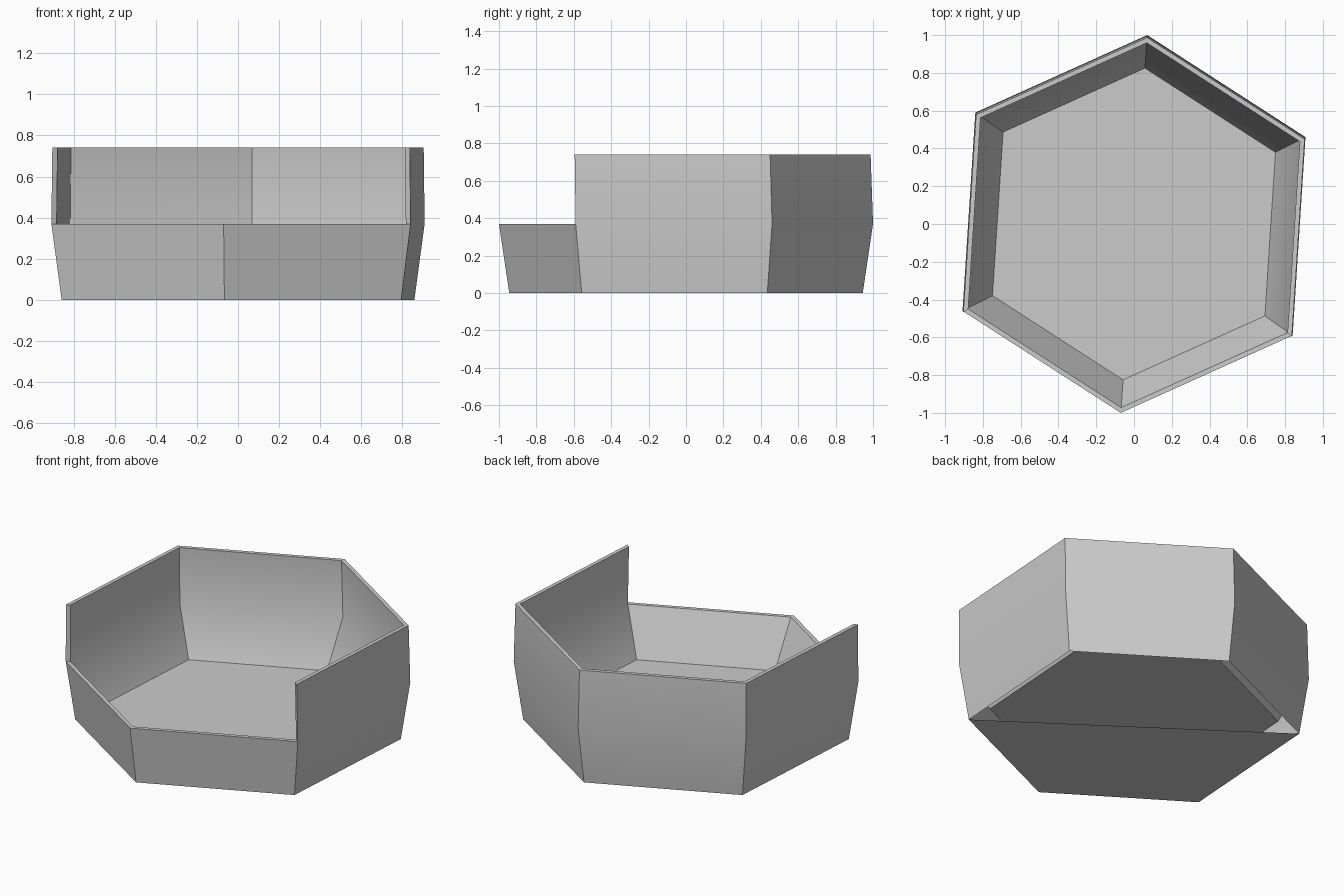
import bpy, bmesh
from math import radians

if "Cube" in bpy.data.objects:
    bpy.data.objects.remove(bpy.data.objects["Cube"])

# Slightly irregular hexagon plan, point-symmetric about the centre
HALF = [(0.84, -0.59), (0.908, 0.46), (0.07, 1.0)]
PLAN = HALF + [(-x, -y) for x, y in HALF]

bm = bmesh.new()


def ring(scale, z, indices=range(6), dy=0.0):
    return [bm.verts.new((PLAN[i][0] * scale, PLAN[i][1] * scale + dy, z)) for i in indices]


def bridge(a, b, closed):
    n = len(a)
    for i in range(n if closed else n - 1):
        j = (i + 1) % n
        bm.faces.new((a[i], a[j], b[j], b[i]))


# Lower bowl, outside and inside
outer_base = ring(0.945, 0.0)
outer_mid = ring(1.0, 0.37)
inner_mid = ring(0.972, 0.37)
inner_floor = ring(0.825, 0.077)
bridge(outer_base, outer_mid, True)
bridge(inner_mid, inner_floor, True)
bm.faces.new(inner_floor)

# Raised wall on four sides, open at the two front sides
walls = range(5)
outer_top = ring(0.995, 0.74, walls, -0.008)
inner_top = ring(0.967, 0.74, walls, -0.008)
bridge(outer_mid[:5], outer_top, False)
bridge(outer_top, inner_top, False)
bridge(inner_top, inner_mid[:5], False)
for k in (0, 4):
    bm.faces.new((outer_mid[k], outer_top[k], inner_top[k], inner_mid[k]))

# Low front rim
bridge([outer_mid[i] for i in (4, 5, 0)], [inner_mid[i] for i in (4, 5, 0)], False)

# Underside panel covering only the front-left half
bm.faces.new([outer_base[i] for i in (3, 4, 5, 0)])

bmesh.ops.recalc_face_normals(bm, faces=bm.faces)
mesh = bpy.data.meshes.new("hexagonal_tray")
bm.to_mesh(mesh)
bm.free()
tray = bpy.data.objects.new("hexagonal_tray", mesh)
bpy.context.collection.objects.link(tray)
bpy.context.view_layer.objects.active = tray
tray.select_set(True)
bpy.ops.object.shade_smooth_by_angle(angle=radians(30))
